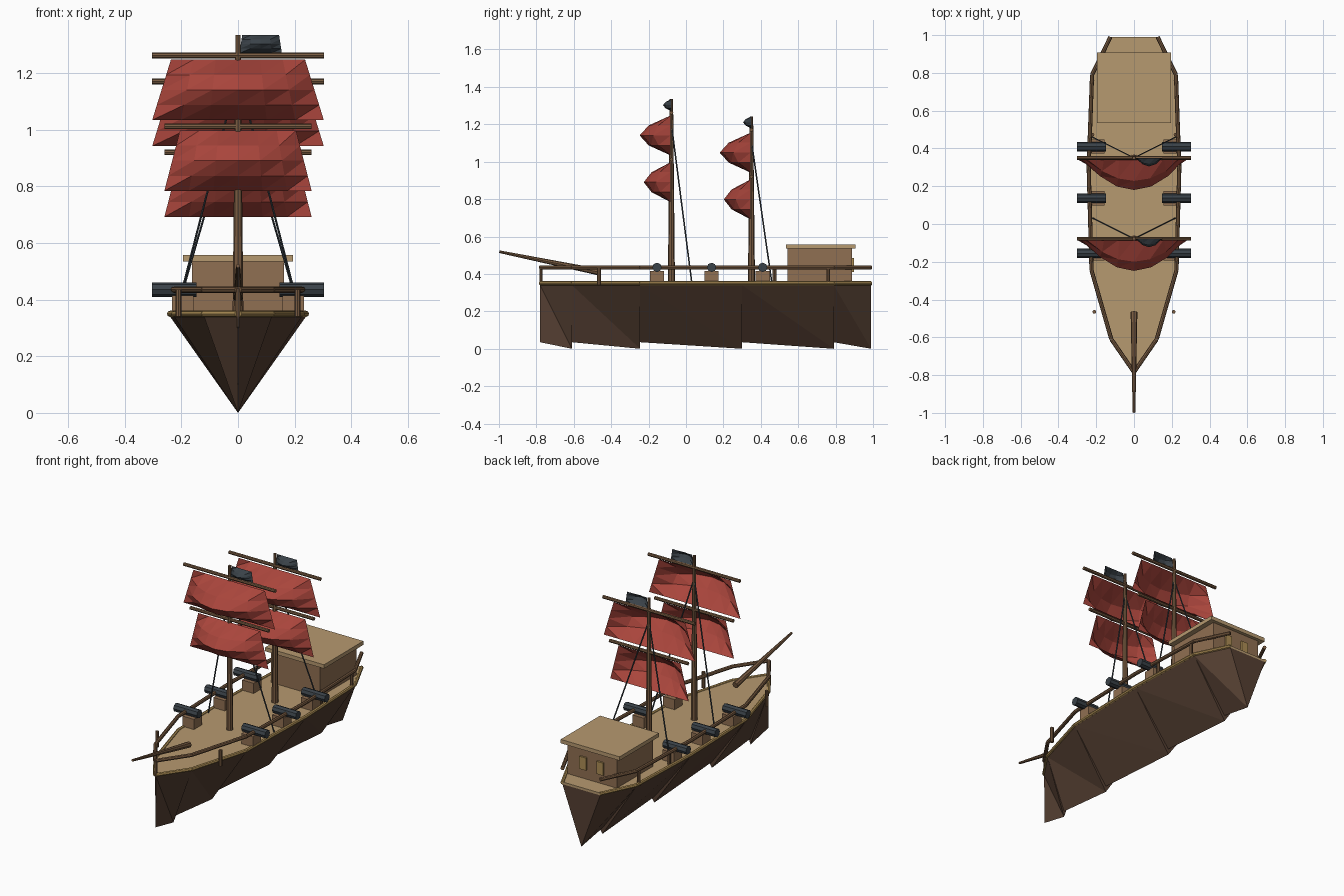
import bpy, bmesh, math
from mathutils import Vector

if "Cube" in bpy.data.objects:
    bpy.data.objects.remove(bpy.data.objects["Cube"])


def material(name, rgb):
    m = bpy.data.materials.new(name)
    m.diffuse_color = (*rgb, 1)
    m.use_nodes = True
    m.node_tree.nodes["Principled BSDF"].inputs["Base Color"].default_value = m.diffuse_color
    return m


HULL = material("dark_wood", (0.09, 0.05, 0.032))
DECK = material("light_wood", (0.47, 0.32, 0.16))
WOOD = material("brown_wood", (0.19, 0.105, 0.053))
CABIN = material("cabin_wood", (0.28, 0.16, 0.085))
GOLD = material("gold_trim", (0.42, 0.27, 0.09))
RED = material("red_cloth", (0.40, 0.06, 0.045))
IRON = material("dark_iron", (0.042, 0.054, 0.065))


def finish(bm, name, mat, fix=True):
    if fix:
        bmesh.ops.recalc_face_normals(bm, faces=bm.faces)
    me = bpy.data.meshes.new(name)
    bm.to_mesh(me)
    bm.free()
    me.materials.append(mat)
    ob = bpy.data.objects.new(name, me)
    bpy.context.collection.objects.link(ob)
    return ob


def add_rod(bm, a, b, r0, r1=None, sides=8):
    a, b = Vector(a), Vector(b)
    d = b - a
    res = bmesh.ops.create_cone(bm, cap_ends=True, segments=sides, radius1=r0,
                                radius2=r0 if r1 is None else r1, depth=d.length)
    rot = d.to_track_quat('Z', 'Y')
    for v in res["verts"]:
        v.co = rot @ v.co + (a + b) / 2


def rod(name, mat, a, b, r0, r1=None, sides=8):
    bm = bmesh.new()
    add_rod(bm, a, b, r0, r1, sides)
    return finish(bm, name, mat)


def box(name, mat, lo, hi):
    bm = bmesh.new()
    lo, hi = Vector(lo), Vector(hi)
    for v in bmesh.ops.create_cube(bm, size=1)["verts"]:
        v.co = (lo + hi) / 2 + Vector([c * s for c, s in zip(v.co, hi - lo)])
    return finish(bm, name, mat)


def billow(name, mat, x, y, z0, z1, w0, w1, depth, cols=6, rows=4):
    """Cloth sheet bulging forward, half width w0 at the bottom and w1 on top."""
    bm = bmesh.new()
    grid = []
    for j in range(rows + 1):
        v = j / rows
        w = w0 + (w1 - w0) * v
        row = []
        for i in range(cols + 1):
            u = 2 * i / cols - 1
            row.append(bm.verts.new((x + u * w,
                                     y - depth * (1 - u * u) * math.sin(math.pi * v),
                                     z0 + (z1 - z0) * v)))
        grid.append(row)
    for j in range(rows):
        for i in range(cols):
            a, b = grid[j][i:i + 2]
            d, c = grid[j + 1][i:i + 2]
            bm.faces.new((a, b, c))
            bm.faces.new((a, c, d))
    return finish(bm, name, mat, fix=False)


# Hull: wedge sections between stations, each keel dipping towards the stern
outline = [(0.003, -0.78), (0.12, -0.61), (0.225, -0.245), (0.24, 0.30), (0.222, 0.79), (0.125, 0.99)]
TOP = 0.34
for n, ((w0, y0), (w1, y1)) in enumerate(zip(outline, outline[1:])):
    bm = bmesh.new()
    k0, k1 = bm.verts.new((0, y0, 0.035)), bm.verts.new((0, y1, 0.0))
    l0, r0 = bm.verts.new((-w0, y0, TOP)), bm.verts.new((w0, y0, TOP))
    l1, r1 = bm.verts.new((-w1, y1, TOP)), bm.verts.new((w1, y1, TOP))
    bm.faces.new((l0, l1, r1, r0))
    bm.faces.new((k0, r0, l0))
    bm.faces.new((k1, l1, r1))
    for t0, t1 in ((l0, l1), (r0, r1)):
        bm.faces.new((t0, k1, k0))
        bm.faces.new((t0, t1, k1))
    finish(bm, f"hull_section_{n + 1}", HULL)

# Deck slab
bm = bmesh.new()
loop = outline + [(-w, y) for w, y in reversed(outline)]
face = bm.faces.new([bm.verts.new((x, y, TOP)) for x, y in loop])
ext = bmesh.ops.extrude_face_region(bm, geom=[face])["geom"]
for v in ext:
    if isinstance(v, bmesh.types.BMVert):
        v.co.z += 0.014
finish(bm, "deck", DECK)

# Edge trim and hand rail follow the outline, open at the stern
for name, mat, z, r in (("deck_trim", GOLD, 0.35, 0.011), ("hand_rail", WOOD, 0.435, 0.011)):
    bm = bmesh.new()
    for s in (-1, 1):
        for (w0, y0), (w1, y1) in zip(outline, outline[1:]):
            add_rod(bm, (s * w0, y0, z), (s * w1, y1, z), r)
    finish(bm, name, mat)

# Rail posts
bm = bmesh.new()
add_rod(bm, (0, -0.775, 0.34), (0, -0.775, 0.44), 0.009)
for x, y in ((0.21, -0.465), (0.22, 0.473), (0.22, 0.76)):
    for s in (-1, 1):
        add_rod(bm, (s * x, y, 0.34), (s * x, y, 0.435), 0.01)
finish(bm, "rail_posts", WOOD)

# Stern cabin
box("cabin", CABIN, (-0.163, 0.543, 0.35), (0.163, 0.887, 0.537))
box("cabin_roof", DECK, (-0.195, 0.535, 0.535), (0.195, 0.907, 0.558))
for s in (-1, 1):
    box("cabin_window", GOLD, (s * 0.057 - 0.022, 0.88, 0.41), (s * 0.057 + 0.022, 0.898, 0.485))

# Masts with yards, sails, flag and stays
for label, y, drop in (("fore", -0.078, 0), ("aft", 0.35, 0.092)):
    rod(label + "_mast", WOOD, (0, y, 0.35), (0, y, 1.335 - drop), 0.019, 0.009)
    for part, zy, half, top_w, depth in (("upper", 1.262, 0.303, 0.237, 0.165),
                                         ("lower", 1.012, 0.26, 0.205, 0.143)):
        z = zy - drop
        rod(f"{label}_{part}_yard", WOOD, (-half, y, z), (half, y, z), 0.01)
        billow(f"{label}_{part}_sail", RED, 0, y - 0.005, z - 0.228, z - 0.015,
               half, top_w, depth)
    billow(label + "_flag", IRON, 0.08, y, 1.27 - drop, 1.335 - drop, 0.075, 0.065, 0.045, 4, 4)
    bm = bmesh.new()
    for s in (-1, 1):
        add_rod(bm, (0, y, 1.2 - drop), (s * 0.22, y + 0.11, 0.345), 0.004, sides=6)
    finish(bm, label + "_stays", IRON)

# Bowsprit
rod("bowsprit", WOOD, (0, -0.465, 0.41), (0, -0.998, 0.519), 0.018, 0.007)

# Cannons on block carriages
for y in (-0.155, 0.137, 0.41):
    for s in (-1, 1):
        rod("cannon", IRON, (s * 0.147, y, 0.435), (s * 0.303, y, 0.435), 0.025)
        box("cannon_carriage", CABIN, (s * 0.195 - 0.038, y - 0.038, 0.35),
            (s * 0.195 + 0.038, y + 0.038, 0.415))
